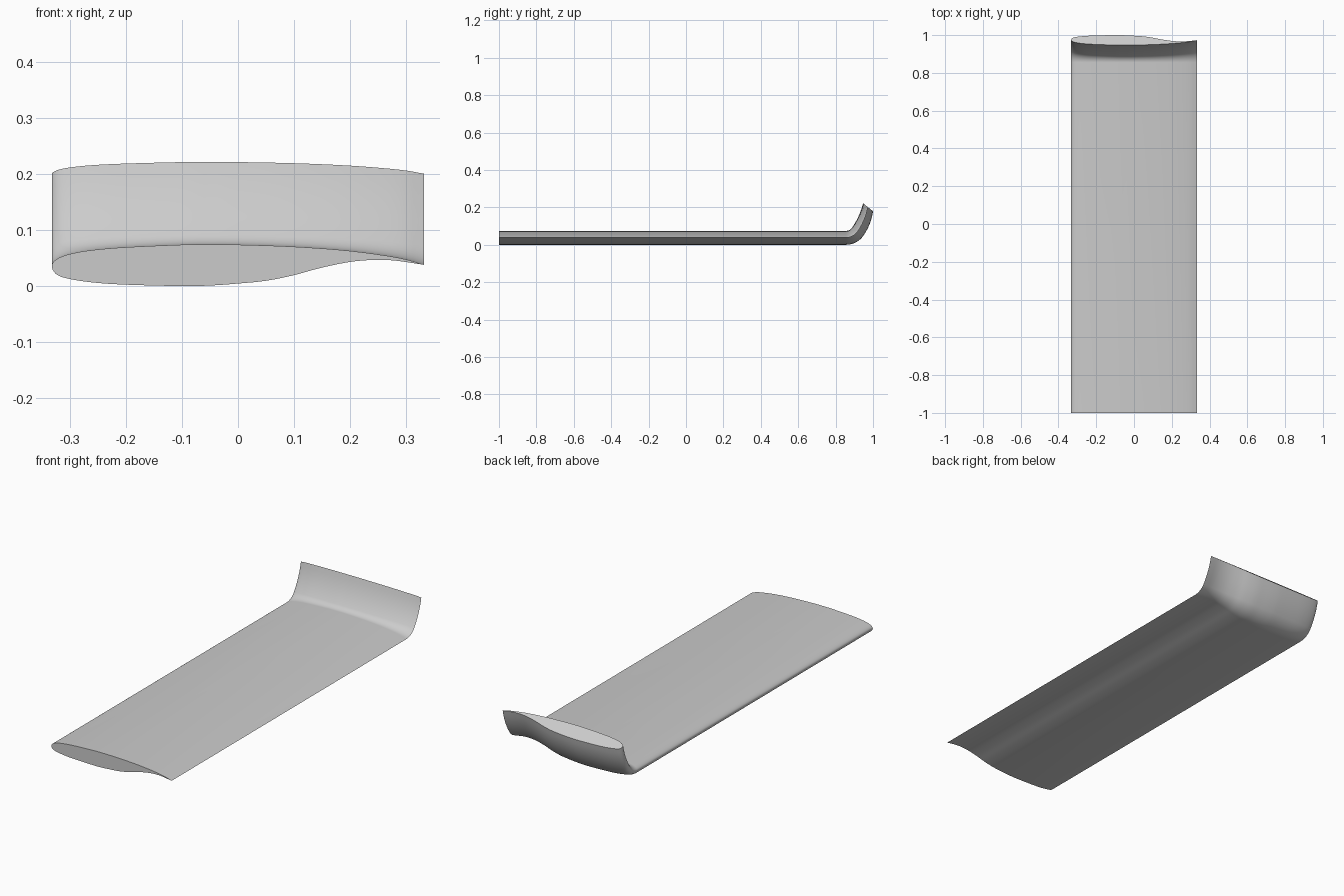
import bpy, bmesh, math
from mathutils import Vector

if "Cube" in bpy.data.objects:
    bpy.data.objects.remove(bpy.data.objects["Cube"])

T = 0.0745  # wing thickness
# aerofoil outline (x, z): trailing edge, over the top, round the nose, along the underside
OUTLINE = [(.333, .038), (.288, .0505), (.2, .063), (.1, .0705), (0, .074), (-.05, .0745),
           (-.1, .074), (-.2, .0695), (-.26, .0645), (-.3, .0575), (-.323, .049), (-.333, .037),
           (-.326, .022), (-.305, .0135), (-.26, .0065), (-.2, .0025), (-.1, 0), (-.05, .001),
           (0, .0045), (.05, .0095), (.1, .0195), (.15, .033), (.21, .0445), (.27, .0465),
           (.333, .038)]


def smooth_outline(pts, steps=4):
    """Catmull-Rom through the points, sharp at the trailing edge."""
    p = [Vector(q) for q in pts]
    p = [2 * p[0] - p[1]] + p + [2 * p[-1] - p[-2]]
    out = []
    for i in range(1, len(p) - 2):
        a, b, c, d = p[i - 1:i + 3]
        for k in range(steps):
            t = k / steps
            out.append(0.5 * (2 * b + (c - a) * t + (2 * a - 5 * b + 4 * c - d) * t * t
                              + (3 * b - a - 3 * c + d) * t ** 3))
    return out


profile = smooth_outline(OUTLINE)

# stations along the span: (underside y,z) and (top y,z)
Y0, RAD, BEND = 0.855, 0.04, math.radians(55)
stations = [((-1, 0), (-1, T))]
for i in range(13):
    a = BEND * i / 12
    s, c = math.sin(a), math.cos(a)
    zc = T + RAD
    stations.append(((Y0 + (RAD + T) * s, zc - (RAD + T) * c), (Y0 + RAD * s, zc - RAD * c)))
# winglet, steepening slightly to the tip
(b0, t0) = stations[-1]
for start, end, i in [(0, 0, k) for k in range(1, 7)]:
    u = i / 6
    def run(p, q):
        d = Vector((math.cos(BEND), math.sin(BEND))) * 0.07
        p, q = Vector(p), Vector(q)
        m = p + d
        return tuple((1 - u) ** 2 * p + 2 * u * (1 - u) * m + u * u * q)
    stations.append((run(b0, (1.0, .179)), run(t0, (.947, .222))))

# wing and winglet skin
bm = bmesh.new()
rings = []
for lo, hi in stations:
    ring = []
    for q in profile:
        f = q.y / T
        ring.append(bm.verts.new((q.x, lo[0] + (hi[0] - lo[0]) * f, lo[1] + (hi[1] - lo[1]) * f)))
    rings.append(ring)
n = len(profile)
for r, s in zip(rings, rings[1:]):
    for i in range(n):
        bm.faces.new((r[i], r[(i + 1) % n], s[(i + 1) % n], s[i]))
# end caps
bm.faces.new(rings[0])
bm.faces.new(rings[-1][::-1])
bmesh.ops.recalc_face_normals(bm, faces=bm.faces)

mesh = bpy.data.meshes.new("wing_with_winglet")
bm.to_mesh(mesh)
bm.free()
wing = bpy.data.objects.new("wing_with_winglet", mesh)
bpy.context.collection.objects.link(wing)

mat = bpy.data.materials.new("light grey")
mat.diffuse_color = (0.6, 0.6, 0.6, 1)
mat.use_nodes = True
mat.node_tree.nodes["Principled BSDF"].inputs["Base Color"].default_value = mat.diffuse_color
mesh.materials.append(mat)

bpy.context.view_layer.objects.active = wing
wing.select_set(True)
bpy.ops.object.shade_smooth_by_angle(angle=math.radians(35))
